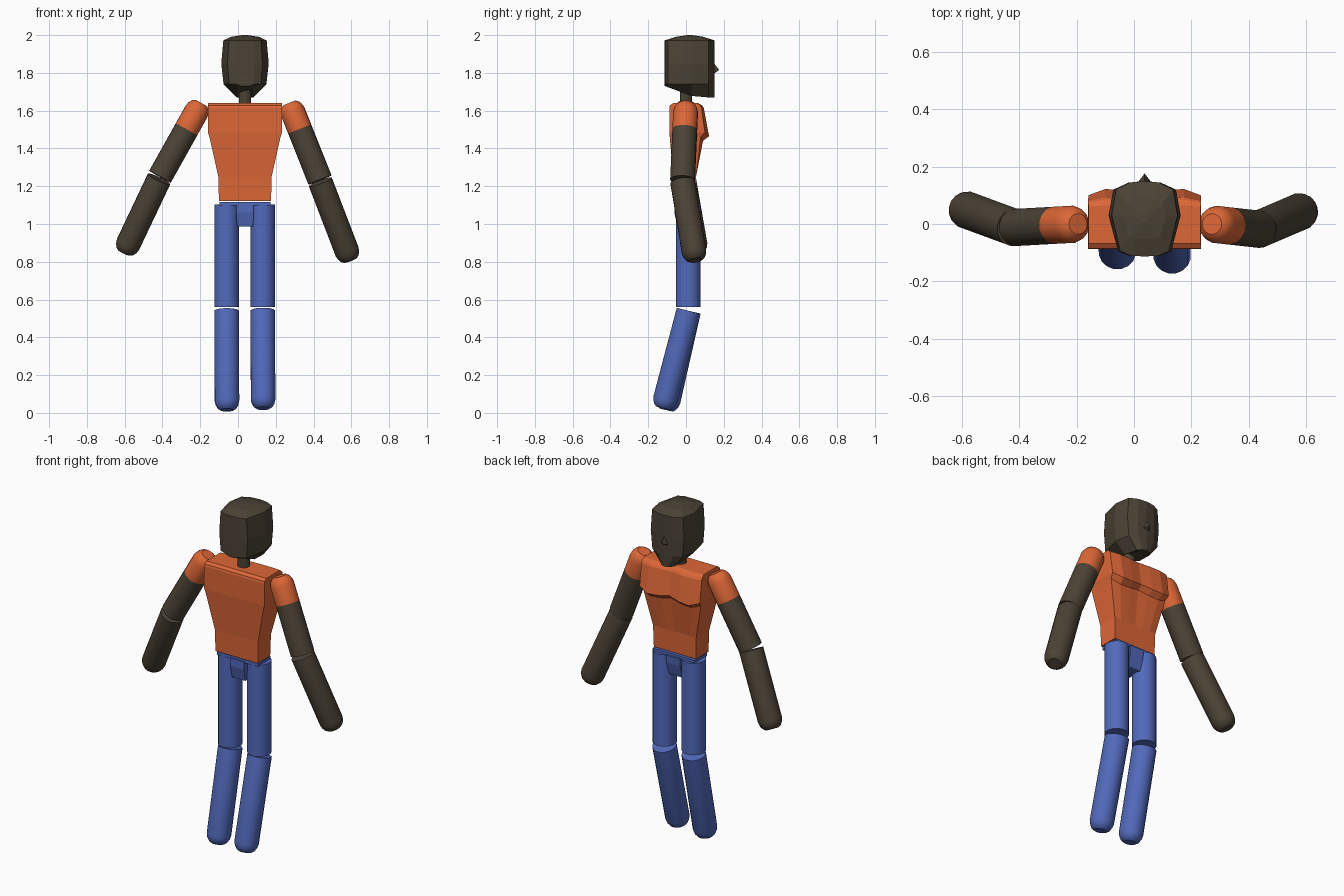
import bpy, bmesh, math
from mathutils import Vector

if "Cube" in bpy.data.objects:
    bpy.data.objects.remove(bpy.data.objects["Cube"])

CX = 0.037  # body centre line


def material(name, rgb):
    m = bpy.data.materials.new(name)
    m.diffuse_color = (*rgb, 1)
    m.use_nodes = True
    m.node_tree.nodes["Principled BSDF"].inputs["Base Color"].default_value = m.diffuse_color
    return m


SKIN = material("dark brown", (0.072, 0.056, 0.037))
SHIRT = material("orange", (0.72, 0.135, 0.038))
TROUSERS = material("blue", (0.085, 0.144, 0.5))


def finish(name, bm, mats, smooth=False):
    bmesh.ops.recalc_face_normals(bm, faces=bm.faces)
    me = bpy.data.meshes.new(name)
    bm.to_mesh(me)
    bm.free()
    for m in mats:
        me.materials.append(m)
    ob = bpy.data.objects.new(name, me)
    bpy.context.collection.objects.link(ob)
    if smooth:
        bpy.ops.object.select_all(action='DESELECT')
        ob.select_set(True)
        bpy.context.view_layer.objects.active = ob
        bpy.ops.object.shade_smooth_by_angle(angle=math.radians(28))
    return ob


def loft(rings, mat_rule=None):
    """Skin a list of equally sized point rings and close both ends."""
    bm = bmesh.new()
    vr = [[bm.verts.new(p) for p in r] for r in rings]
    n = len(vr[0])
    for k in range(len(vr) - 1):
        for i in range(n):
            j = (i + 1) % n
            f = bm.faces.new((vr[k][i], vr[k][j], vr[k + 1][j], vr[k + 1][i]))
            f.material_index = mat_rule(k) if mat_rule else 0
    bm.faces.new(vr[0])
    end = bm.faces.new(vr[-1])
    if mat_rule:
        end.material_index = mat_rule(len(vr) - 2)
    return bm


def limb(name, a, b, mats, r=0.066, dome_a=False, dome_b=False, sleeve=0, sides=16):
    """Straight round limb from a to b, optionally domed ends and a sleeve."""
    a, b = Vector(a), Vector(b)
    d = b - a
    length = d.length
    q = d.to_track_quat('Z', 'Y')
    dome = [(0, 0.55), (0.010, 0.76), (0.028, 0.92), (0.05, 1)]
    prof = list(dome) if dome_a else [(0, 1)]
    if sleeve:
        prof.append((sleeve, 1))
    split = len(prof) - 1
    prof += [(length - t, s) for t, s in reversed(dome)] if dome_b else [(length, 1)]
    rings = []
    for t, s in prof:
        rings.append([a + q @ Vector((r * s * math.cos(2 * math.pi * (i + .5) / sides),
                                      r * s * math.sin(2 * math.pi * (i + .5) / sides), t))
                      for i in range(sides)])
    rule = (lambda k: 0 if k < split else 1) if sleeve else None
    return finish(name, loft(rings, rule), mats, True)


# Arms: upper arm with short sleeve, then bent forearm
limb("left_upper_arm", (-0.195, 0.0, 1.64), (-0.413, -0.012, 1.25), [SHIRT, SKIN],
     dome_a=True, sleeve=0.16)
limb("left_forearm", (-0.418, -0.012, 1.238), (-0.603, 0.056, 0.848), [SKIN], dome_b=True)
limb("right_upper_arm", (0.272, 0.0, 1.64), (0.434, -0.018, 1.233), [SHIRT, SKIN],
     dome_a=True, sleeve=0.15)
limb("right_forearm", (0.436, -0.018, 1.222), (0.595, 0.05, 0.808), [SKIN], dome_b=True)

# Legs: upright thighs, shins swung backwards
for side, x, foot_y, foot_z in (("left", -0.06, -0.105, 0.015), ("right", 0.131, -0.122, 0.024)):
    limb(side + "_thigh", (x, 0.012, 1.102), (x, 0.012, 0.56), [TROUSERS])
    limb(side + "_shin", (x, 0.014, 0.54), (x + 0.002, foot_y, foot_z), [TROUSERS], dome_b=True)

# Neck
limb("neck", (CX, 0, 1.62), (CX, 0, 1.72), [SKIN], r=0.034, sides=12)


# Torso: stacked sections with a straight back and a chest that bulges twice
def torso_ring(z, w, back, front, bulge, wave):
    fr = (1, 0.7, 0.35, 0, -0.35, -0.7, -1)
    swell = (0, 1, 0.8, 0.2, 0.8, 1, 0)
    pts = [(CX - w, back, z), (CX, back, z), (CX + w, back, z)]
    pts += [(CX + w * f, front + bulge * s, z - wave * s) for f, s in zip(fr, swell)]
    return pts


finish("torso", loft([torso_ring(*p) for p in (
    (1.122, 0.138, -0.065, 0.050, 0, 0),
    (1.25, 0.141, -0.068, 0.053, 0, 0),
    (1.46, 0.188, -0.086, 0.078, 0.012, 0.02),
    (1.485, 0.196, -0.088, 0.100, 0.022, 0.02),
    (1.615, 0.197, -0.088, 0.082, 0.012, 0),
    (1.628, 0.197, -0.085, 0.075, 0.010, 0),
    (1.64, 0.195, -0.068, 0.060, 0.004, 0))]), [SHIRT])


# Hips: thin waist plate and tapered crotch block
def rect(x, y0, y1, z):
    return [(CX - x, y0, z), (CX + x, y0, z), (CX + x, y1, z), (CX - x, y1, z)]


finish("waist_plate", loft([rect(0.134, -0.058, 0.06, 1.098), rect(0.134, -0.058, 0.06, 1.117)]),
       [TROUSERS])
finish("crotch", loft([rect(0.043, -0.045, 0.045, 0.986), rect(0.045, -0.062, 0.066, 1.06),
                       rect(0.045, -0.062, 0.07, 1.105)]), [TROUSERS])

# Head: faceted plan outline scaled up the height, chin lower than the nape
half = [(0, -0.113), (0.05, -0.111), (0.09, -0.095), (0.122, 0.03), (0.106, 0.12),
        (0.055, 0.144), (0, 0.15)]
plan = half + [(-x, y) for x, y in reversed(half[1:-1])]


def head_ring(z, sx, sy=1.0):
    return [(CX + x * sx, 0.02 + (y - 0.02) * sy, z) for x, y in plan]


chin = [(CX + x * 0.42, y, 1.67 + 0.06 * min(1, max(0, (0.05 - y) / 0.15))) for x, y in plan]
finish("head", loft([chin, head_ring(1.74, 0.93), head_ring(1.85, 1.03),
                     head_ring(1.972, 0.94), head_ring(1.991, 0.6, 0.55),
                     head_ring(2.0, 0.12, 0.1)]), [SKIN])

# Nose: small pyramid on the face
bm = bmesh.new()
tip = bm.verts.new((CX, 0.176, 1.815))
base = [bm.verts.new((CX + x, 0.142, z))
        for x, z in ((-0.026, 1.80), (0, 1.793), (0.026, 1.80), (0, 1.86))]
for i in range(4):
    bm.faces.new((base[i], base[(i + 1) % 4], tip))
bm.faces.new(base)
finish("nose", bm, [SKIN])
